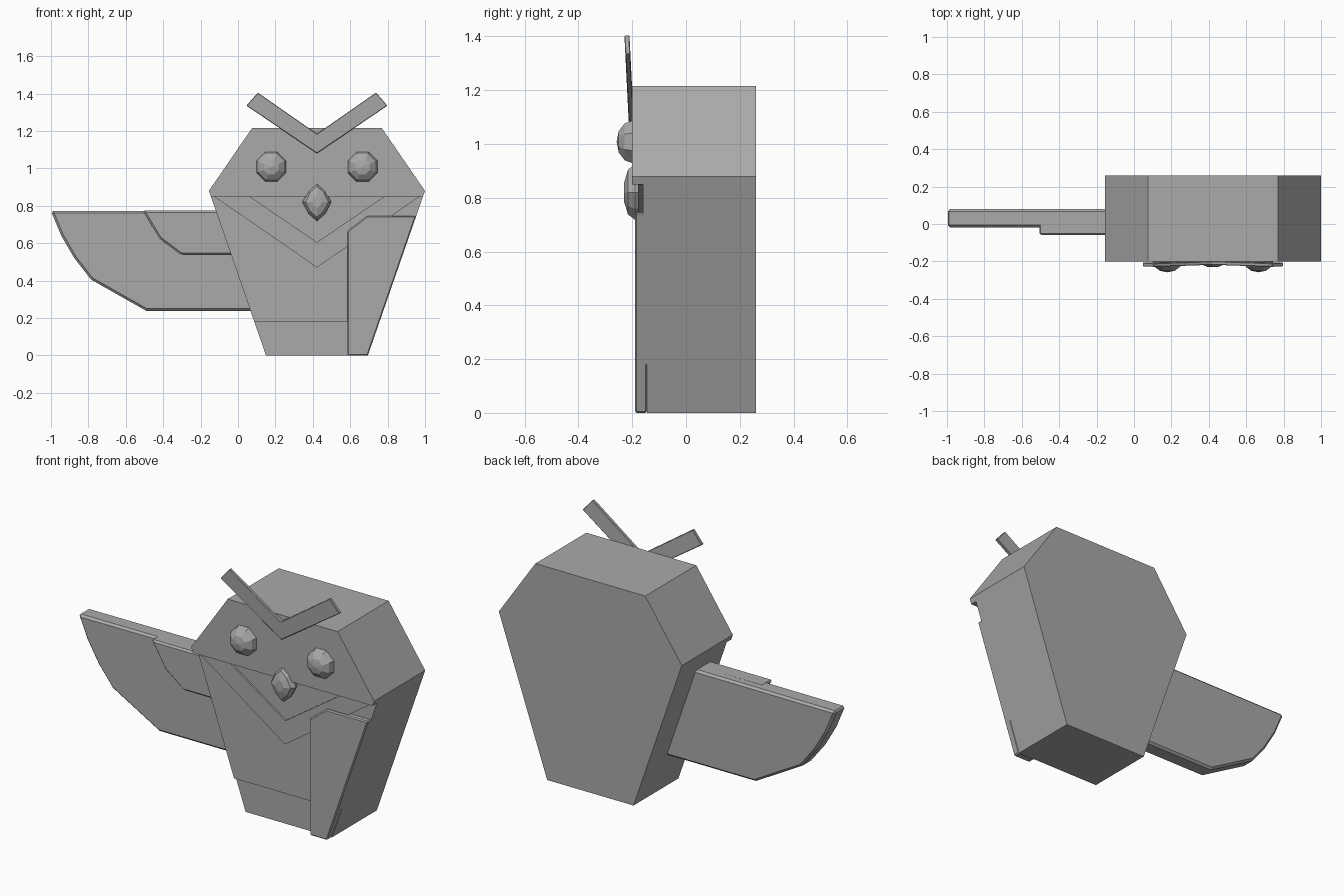
import bpy, bmesh, math
from mathutils import Matrix

if "Cube" in bpy.data.objects:
    bpy.data.objects.remove(bpy.data.objects["Cube"])

grey = bpy.data.materials.new("plain grey")
grey.use_nodes = True
COLOR = (0.4, 0.4, 0.4, 1)
grey.diffuse_color = COLOR
grey.node_tree.nodes["Principled BSDF"].inputs["Base Color"].default_value = COLOR
MID = 0.422      # centre line of the body


def finish(name, bm, bevel=0):
    bmesh.ops.recalc_face_normals(bm, faces=bm.faces)
    mesh = bpy.data.meshes.new(name)
    bm.to_mesh(mesh)
    bm.free()
    mesh.materials.append(grey)
    obj = bpy.data.objects.new(name, mesh)
    bpy.context.collection.objects.link(obj)
    if bevel:
        mod = obj.modifiers.new("edge", 'BEVEL')
        mod.width = bevel
        mod.segments = 1
    return obj


def loft(name, rings, bevel=0):
    """Join equal-length rings of points and cap both ends."""
    bm = bmesh.new()
    loops = [[bm.verts.new(p) for p in ring] for ring in rings]
    n = len(loops[0])
    for a, b in zip(loops, loops[1:]):
        for i in range(n):
            j = (i + 1) % n
            bm.faces.new((a[i], a[j], b[j], b[i]))
    bm.faces.new(loops[0])
    bm.faces.new(loops[-1])
    return finish(name, bm, bevel)


def prism(name, outline, front, back, bevel=0):
    """Extrude an x-z outline between two depths."""
    return loft(name, [[(x, y, z) for x, z in outline] for y in (front, back)], bevel)


def half_width(z):
    """Half the body width below the cheeks."""
    return 0.2725 + 0.305 * z / 0.88


def mirrored(half):
    """Complete an outline of (distance from the centre line, height)."""
    return [(MID + d, z) for d, z in half] + [(MID - d, z) for d, z in reversed(half) if d > 0]


# body, face plate and chest
head = [(0.5775, 0.88), (0.347, 1.215)]
prism("body", mirrored([(half_width(0), 0)] + head), -0.145, 0.26)
prism("face", mirrored([(half_width(0.85), 0.85)] + head), -0.2, -0.145)
prism("chest", mirrored([(half_width(z), z) for z in (0.18, 0.85)]), -0.16, -0.145)

# collar with a lower centre bib
prism("collar", mirrored([(0, 0.47), (0.55, 0.85), (0.36, 0.85), (0, 0.605)]), -0.178, -0.15)
prism("bib", mirrored([(0, 0.605), (0.36, 0.85)]), -0.168, -0.15)

# folded left wing, flush with the body side
prism("folded_wing", [(0.585, 0), (MID + half_width(0), 0), (MID + half_width(0.745), 0.745),
                      (0.69, 0.745), (0.585, 0.665)], -0.19, -0.145, 0.006)

# spread right wing in two layers
prism("spread_wing", [(-1, 0.772), (-0.945, 0.64), (-0.875, 0.52), (-0.785, 0.405),
                      (-0.49, 0.238), (0.15, 0.238), (0.15, 0.775)], -0.018, 0.08, 0.012)
prism("wing_covert", [(-0.51, 0.774), (-0.42, 0.625), (-0.305, 0.538),
                      (0.1, 0.538), (0.1, 0.774)], -0.06, 0.04, 0.01)

# brow, leaning forward at the tips
brow = mirrored([(0, 1.08), (0.377, 1.335), (0.316, 1.405), (0, 1.185)])
loft("brow", [[(x, y - 0.05 * (z - 1.08), z) for x, z in brow] for y in (-0.213, -0.194)], 0.003)

# faceted eyes
for side, label in ((-1, "right_eye"), (1, "left_eye")):
    bm = bmesh.new()
    bmesh.ops.create_uvsphere(bm, u_segments=8, v_segments=6, radius=0.086)
    bm.transform(Matrix.Translation((MID + side * 0.244, -0.198, 1.008))
                 @ Matrix.Diagonal((1, 0.7, 1, 1))
                 @ Matrix.Rotation(math.pi / 2, 4, 'X') @ Matrix.Rotation(math.pi / 8, 4, 'Z'))
    finish(label, bm)

# domed beak
beak = [(0, -0.102), (0.045, -0.062), (0.077, 0), (0.045, 0.065), (0, 0.105)]
beak += [(-d, z) for d, z in beak[-2:0:-1]]
loft("beak", [[(MID + x * s, y, 0.82 + z * s) for x, z in beak]
              for y, s in ((-0.165, 0.9), (-0.19, 1), (-0.216, 0.8), (-0.23, 0.35))])
